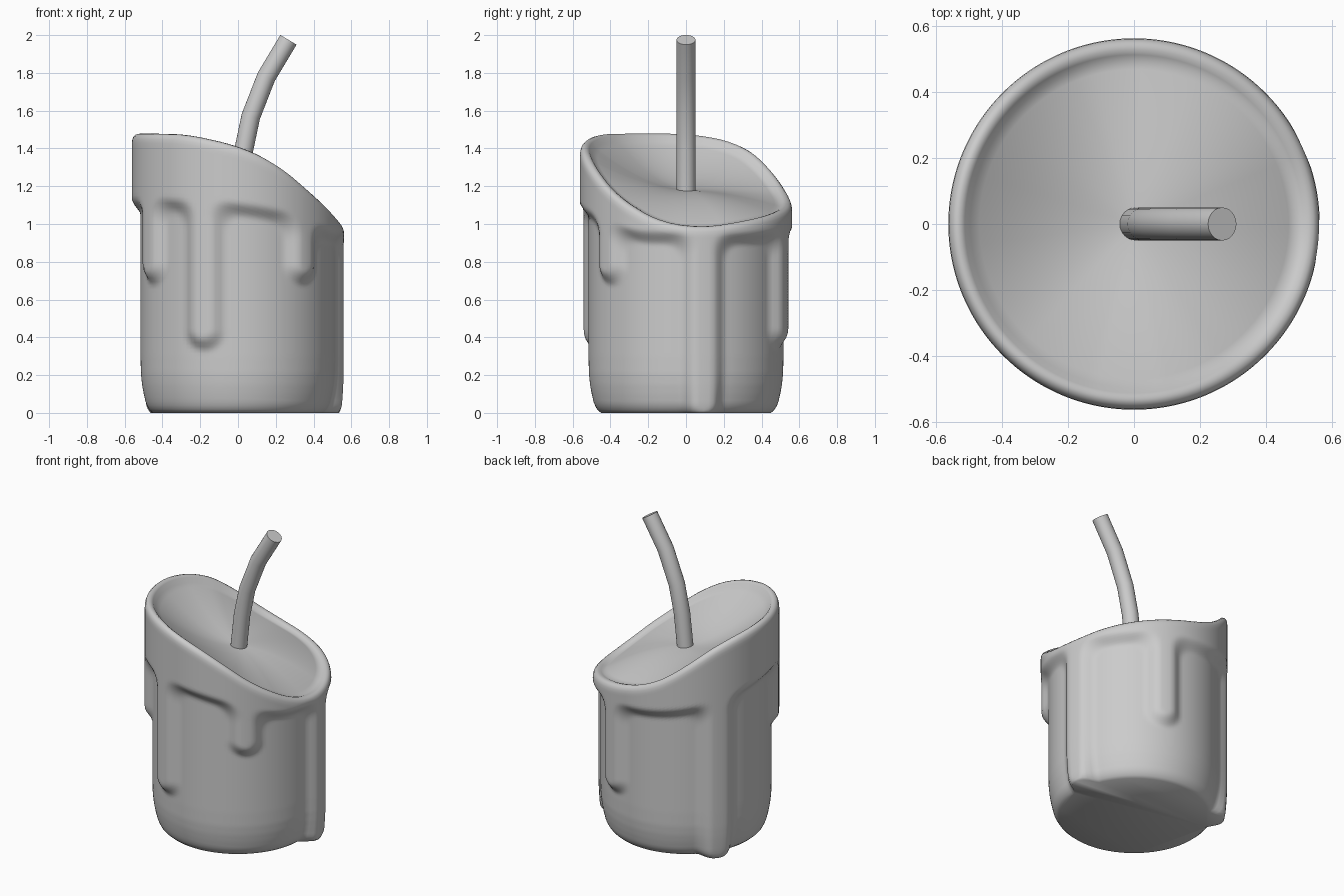
import bpy, bmesh
from math import sin, cos, pi, radians, hypot
from mathutils import Vector

if "Cube" in bpy.data.objects:
    bpy.data.objects.remove(bpy.data.objects["Cube"])

SEG, ROWS = 144, 72
# angle (degrees), height of the slanted rim
RIM = [(-90, 1.415), (-69, 1.325), (-44, 1.155), (-15, 1.01), (10, 0.98), (45, 1.03), (80, 1.09),
       (100, 1.14), (117, 1.23), (134, 1.35), (150, 1.43), (175, 1.475), (200, 1.48),
       (240, 1.475), (270, 1.415)]
# angle, lower edge of the wax coat between drips
EDGE = [(-90, 1.08), (-65, 1.04), (-30, 0.93), (30, 0.92), (100, 0.95), (125, 0.98),
        (180, 1.10), (230, 1.10), (270, 1.08)]
# drips: angle, bottom height, half width
DRIPS = [(-110, 0.36, 0.08), (-149, 0.71, 0.08), (-50, 0.71, 0.075),
         (10, -0.04, 0.085), (70, 0.37, 0.08), (146, -0.04, 0.09)]
# height, radius of the candle under the wax coat
BODY = [(0, 0.45), (0.02, 0.472), (0.05, 0.487), (0.1, 0.499), (0.15, 0.508),
        (0.21, 0.514), (0.3, 0.516), (2, 0.516)]


def smooth(t):
    t = max(0.0, min(1.0, t))
    return t * t * (3 - 2 * t)


def lookup(table, x):
    for (a, va), (b, vb) in zip(table, table[1:]):
        if x <= b:
            return va + (vb - va) * (x - a) / (b - a)
    return table[-1][1]


def around(table, deg):
    # averaged so that the wax flows softly
    return sum(lookup(table, (deg + o + 90) % 360 - 90) for o in (-10, -5, 0, 5, 10)) / 5


def smin(a, b, k=0.1):
    h = max(k - abs(a - b), 0) / k
    return min(a, b) - h * h * k / 4


def side_radius(deg, z):
    d = around(EDGE, deg) - z
    for angle, bottom, half in DRIPS:
        da = radians((deg - angle + 180) % 360 - 180) * 0.53
        below = max(bottom + half - z, 0)
        d = smin(d, hypot(da, below) - half)
    coat = smooth(0.5 - d / 0.085)
    body = lookup(BODY, z)
    return body + coat * (0.046 + 0.7 * (0.516 - body))


def make_object(name, bm, angle):
    bmesh.ops.recalc_face_normals(bm, faces=bm.faces)
    mesh = bpy.data.meshes.new(name)
    bm.to_mesh(mesh)
    bm.free()
    ob = bpy.data.objects.new(name, mesh)
    bpy.context.collection.objects.link(ob)
    bpy.ops.object.select_all(action='DESELECT')
    ob.select_set(True)
    bpy.context.view_layer.objects.active = ob
    bpy.ops.object.shade_smooth_by_angle(angle=radians(angle))
    return ob


def skin(bm, rings):
    for a, b in zip(rings, rings[1:]):
        n = len(a)
        for i in range(n):
            bm.faces.new((a[i], a[(i + 1) % n], b[(i + 1) % n], b[i]))


# Candle body: dripping side, rounded lip and scooped top
bm = bmesh.new()
columns = []
CENTER = 1.18
for i in range(SEG):
    deg = -90 + 360 * i / SEG
    rim = around(RIM, deg)
    side_top = rim - 0.05
    pts = [(side_radius(deg, side_top * j / ROWS), side_top * j / ROWS) for j in range(ROWS + 1)]
    # the lip is steep inside on the high side, and fades out on the low side
    dip = 0.008 + 0.035 * smooth((rim - 1.0) / 0.4)
    pts += [(0.560, rim - 0.03), (0.554, rim - 0.013), (0.543, rim - 0.003), (0.528, rim),
            (0.512, rim - dip * 0.3), (0.495, rim - dip)]
    for k in range(1, 18):
        t = 1 - k / 18
        pts.append((0.495 * t, CENTER + (rim - dip - CENTER) * t ** 1.7))
    a = radians(deg)
    columns.append([bm.verts.new((r * cos(a), r * sin(a), z)) for r, z in pts])
rings = list(zip(*columns))
skin(bm, rings)
bm.faces.new(rings[0])
hub = bm.verts.new((0, 0, CENTER))
for i in range(SEG):
    bm.faces.new((rings[-1][i], rings[-1][(i + 1) % SEG], hub))
make_object("candle_wax", bm, 70)

# Wick: bent round rod
path = [Vector(p) for p in ((0, 0, 1.12), (0.03, 0, 1.39), (0.068, 0, 1.57),
                            (0.15, 0, 1.78), (0.267, 0, 1.975))]
bm = bmesh.new()
rings = []
for i, p in enumerate(path):
    d = (path[min(i + 1, 4)] - path[max(i - 1, 0)]).normalized()
    u, v = Vector((d.z, 0, -d.x)), Vector((0, 1, 0))
    rings.append([bm.verts.new(p + 0.05 * (u * cos(2 * pi * k / 24) + v * sin(2 * pi * k / 24)))
                  for k in range(24)])
skin(bm, rings)
bm.faces.new(rings[0])
bm.faces.new(rings[-1])
make_object("wick", bm, 50)
